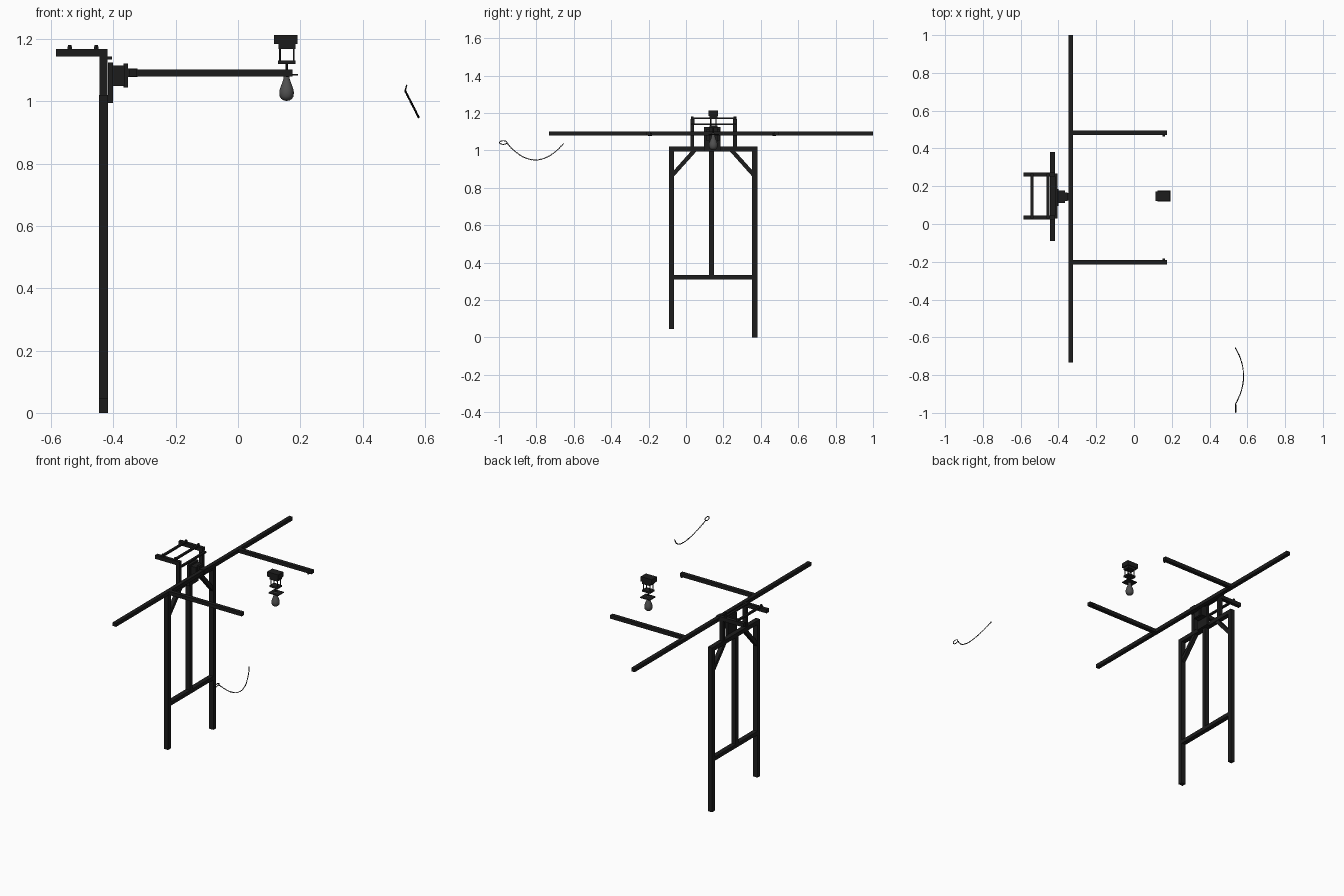
import bpy, math
from mathutils import Vector, Matrix

if "Cube" in bpy.data.objects:
    bpy.data.objects.remove(bpy.data.objects["Cube"])


def mat(name, v):
    m = bpy.data.materials.new(name)
    m.diffuse_color = (v, v, v, 1)
    m.use_nodes = True
    m.node_tree.nodes["Principled BSDF"].inputs["Base Color"].default_value = m.diffuse_color
    return m


DARK, GLASS = mat("dark_metal", 0.012), mat("dark_glass", 0.08)


def box(name, x, y, z):
    """Box from (min, max) ranges."""
    c = [(r[0] + r[1]) / 2 for r in (x, y, z)]
    bpy.ops.mesh.primitive_cube_add(size=1, location=c)
    o = bpy.context.object
    o.name = name
    o.scale = [r[1] - r[0] for r in (x, y, z)]
    o.data.materials.append(DARK)
    return o


def rod(name, a, b, r, sides=12):
    a, b = Vector(a), Vector(b)
    bpy.ops.mesh.primitive_cylinder_add(vertices=sides, radius=r, depth=(b - a).length, location=(a + b) / 2)
    o = bpy.context.object
    o.name = name
    o.rotation_euler = (b - a).to_track_quat('Z', 'Y').to_euler()
    o.data.materials.append(DARK)
    bpy.ops.object.shade_smooth_by_angle()
    return o


def lathe(name, cx, cy, prof, m, n=24):
    vs = [(cx + r * math.cos(2 * math.pi * i / n), cy + r * math.sin(2 * math.pi * i / n), z)
          for r, z in prof for i in range(n)]
    fs = [(j * n + i, j * n + (i + 1) % n, (j + 1) * n + (i + 1) % n, (j + 1) * n + i)
          for j in range(len(prof) - 1) for i in range(n)]
    fs += [tuple(range(n))[::-1], tuple(range(len(vs) - n, len(vs)))]
    me = bpy.data.meshes.new(name)
    me.from_pydata(vs, [], fs)
    me.polygons.foreach_set("use_smooth", [True] * len(fs))
    me.materials.append(m)
    o = bpy.data.objects.new(name, me)
    bpy.context.collection.objects.link(o)


# standing frame
FX = (-0.446, -0.417)
YC = 0.145
box("left_post", FX, (-0.091, -0.064), (0.045, 1.02))
box("right_post", FX, (0.354, 0.381), (0, 1.02))
box("middle_post", FX, (0.123, 0.149), (0.32, 1.0))
box("top_beam", FX, (-0.087, 0.381), (0.995, 1.02))
box("lower_rail", FX, (-0.078, 0.367), (0.31, 0.333))
for s in (-1, 1):
    # corner braces
    a, b = Vector((-0.4315, YC + s * 0.223, 0.862)), Vector((-0.4315, YC + s * 0.095, 1.005))
    o = box("corner_brace", (-0.012, 0.012), (-0.011, 0.011), (-(b - a).length / 2, (b - a).length / 2))
    o.location = (a + b) / 2
    o.rotation_euler.x = -math.atan2(b.y - a.y, b.z - a.z)
    # top bracket uprights and arms
    y = 0.148 + s * 0.114
    box("bracket_upright", (-0.444, -0.419), (y - 0.01, y + 0.01), (1.01, 1.168))
    box("bracket_arm", (-0.585, -0.419), (y - 0.011, y + 0.011), (1.144, 1.168))
    for x in (-0.54, -0.455):
        rod("bracket_bolt", (x, y, 1.16), (x, y, 1.182), 0.007, 6)
for x, z in ((-0.54, 1.172), (-0.455, 1.172), (-0.412, 1.14)):
    box("bracket_crossbar", (x - 0.007, x + 0.007), (0.028, 0.268), (z - 0.005, z + 0.005))

# mounting block
box("mount_plate", (-0.417, -0.401), (0.095, 0.185), (0.995, 1.125))
box("mount_block", (-0.401, -0.365), (0.11, 0.178), (1.05, 1.115))
box("mount_flange", (-0.367, -0.353), (0.122, 0.168), (1.045, 1.122))
box("bar_saddle", (-0.354, -0.322), (0.125, 0.165), (1.079, 1.105))

# long crossbar with two arms
box("long_crossbar", (-0.348, -0.324), (-0.733, 1.0), (1.08, 1.102))
for y, s in ((0.482, -1), (-0.202, 1)):
    box("side_arm", (-0.33, 0.175), (y - 0.012, y + 0.012), (1.08, 1.102))
    rod("arm_pin", (0.158, y, 1.085), (0.158, y + s * 0.02, 1.085), 0.007)

# hanging lamp
LX, LY = 0.156, 0.146
box("lamp_cap", (0.115, 0.191), (0.121, 0.172), (1.184, 1.214))
box("lamp_base", (0.13, 0.184), (0.125, 0.168), (1.169, 1.185))
for x in (0.135, 0.179):
    for y in (0.132, 0.161):
        rod("lamp_hanger", (x, y, 1.125), (x, y, 1.172), 0.003)
box("lamp_plate", (0.129, 0.184), (0.125, 0.168), (1.121, 1.132))
rod("lamp_stem", (LX, LY, 1.075), (LX, LY, 1.124), 0.004)
box("lamp_bracket", (0.125, 0.192), (0.119, 0.177), (1.083, 1.088))
lathe("lamp_bulb", LX, LY, [(0.009, 1.092), (0.01, 1.073), (0.013, 1.063), (0.019, 1.048), (0.0225, 1.036),
      (0.0235, 1.027), (0.022, 1.016), (0.017, 1.008), (0.009, 1.003), (0.001, 1.002)], GLASS)


# loose chain with a ring on its end
def link(name, loc, tan, side, length, width, r):
    """Stretched torus lying along tan."""
    up = tan.cross(side).normalized()
    side = up.cross(tan).normalized()
    bpy.ops.mesh.primitive_torus_add(major_segments=14, minor_segments=6, major_radius=1, minor_radius=0.1)
    o = bpy.context.object
    o.name = name
    for v in o.data.vertices:
        ang = math.atan2(v.co.y, v.co.x)
        d = math.hypot(v.co.x, v.co.y) - 1
        c, s = math.cos(ang), math.sin(ang)
        k = r * d / 0.1
        p = tan * (c * (length / 2 - r + k)) + side * (s * (width / 2 - r + k)) + up * (v.co.z * r / 0.1)
        v.co = p + loc
    o.data.materials.append(DARK)
    bpy.ops.object.shade_smooth()


def sag(t):
    return Vector((0.58 - 0.044 * t * t, -0.805 + 0.15 * t, 0.949 + 0.087 * t * t))


N = 38
for i in range(N):
    t0, t1 = -1 + 2 * i / N, -1 + 2 * (i + 1) / N
    a, b = sag(t0), sag(t1)
    tan = (b - a).normalized()
    flat = Vector((0.89, 0, 0.45))
    side = flat if i % 2 else tan.cross(flat)
    link("chain_link", (a + b) / 2, tan, side.normalized(), (b - a).length + 0.004, 0.0075, 0.0014)
link("chain_ring", Vector((0.539, -0.977, 1.042)), Vector((0, 1, 0)), Vector((0.25, 0, 0.97)), 0.046, 0.025, 0.0025)
